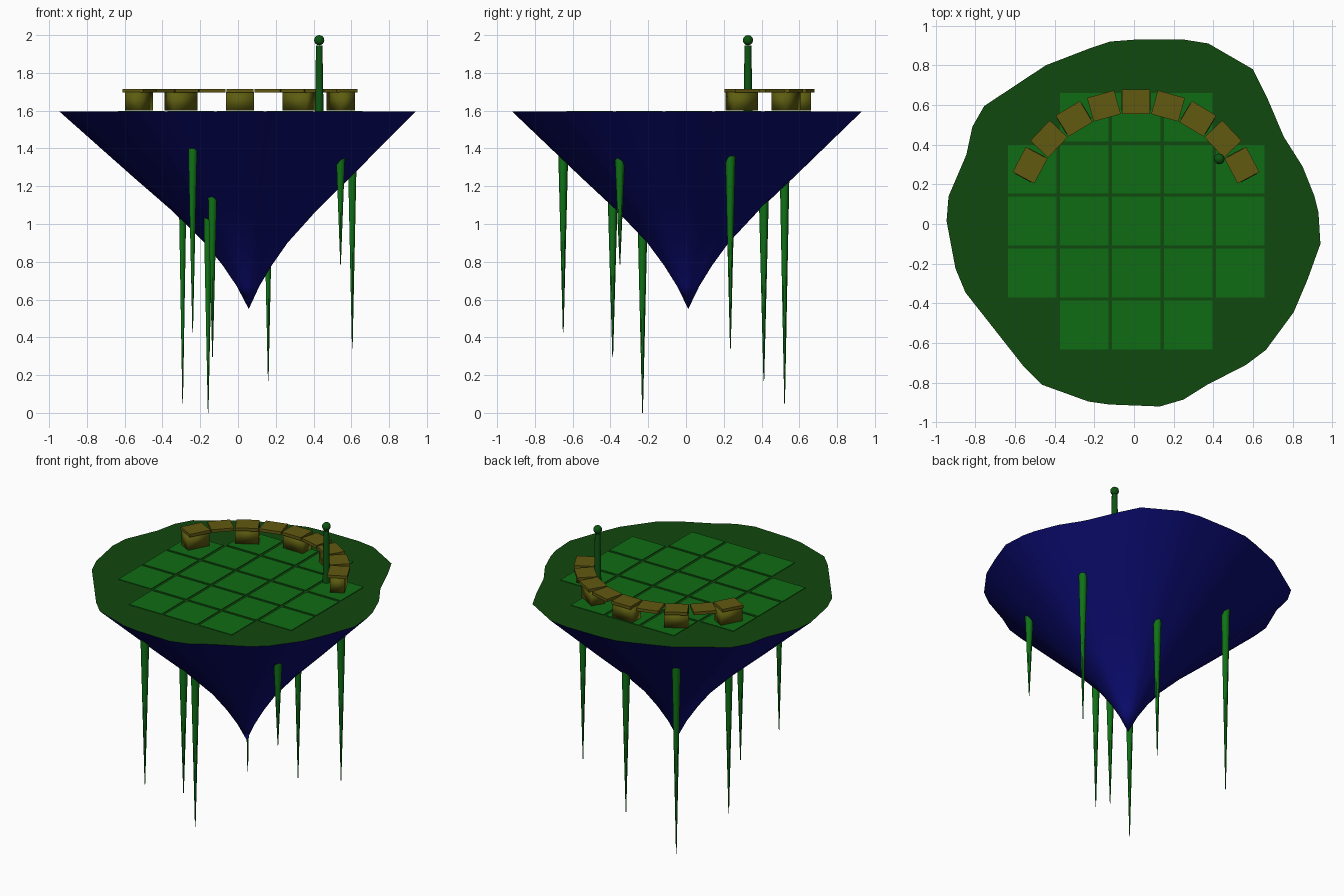
import bpy, bmesh, math
from mathutils import Matrix, Vector

if "Cube" in bpy.data.objects:
    bpy.data.objects.remove(bpy.data.objects["Cube"])

TOP = 1.595


def material(name, rgb):
    m = bpy.data.materials.new(name)
    m.diffuse_color = (*rgb, 1)
    m.use_nodes = True
    m.node_tree.nodes["Principled BSDF"].inputs["Base Color"].default_value = m.diffuse_color
    return m


grass = material("dark_green", (0.0055, 0.065, 0.004))
rock = material("navy", (0.0035, 0.0035, 0.17))
tile_mat = material("tile_green", (0.005, 0.15, 0.007))
vine_mat = material("vine_green", (0.005, 0.17, 0.008))
wood = material("bench_brown", (0.12, 0.10, 0.0055))
support_mat = material("support_olive", (0.11, 0.11, 0.0055))
post_mat = material("post_green", (0.004, 0.09, 0.006))


def finish(name, bm, mats, smooth=None):
    bmesh.ops.recalc_face_normals(bm, faces=bm.faces[:])
    me = bpy.data.meshes.new(name)
    bm.to_mesh(me)
    bm.free()
    ob = bpy.data.objects.new(name, me)
    bpy.context.collection.objects.link(ob)
    for m in mats:
        me.materials.append(m)
    if smooth:
        bpy.ops.object.select_all(action='DESELECT')
        ob.select_set(True)
        bpy.context.view_layer.objects.active = ob
        bpy.ops.object.shade_smooth_by_angle(angle=math.radians(smooth))
    return ob


def box(name, centre, size, mat, turn=0.0, smooth=None):
    bm = bmesh.new()
    bmesh.ops.create_cube(bm, size=1, matrix=Matrix.Translation(centre)
                          @ Matrix.Rotation(turn, 4, 'Z') @ Matrix.Diagonal((*size, 1)))
    return finish(name, bm, [mat], smooth)


def cone(name, x, y, z0, z1, r0, r1, sides, mat, smooth=None):
    bm = bmesh.new()
    bmesh.ops.create_cone(bm, cap_ends=True, segments=sides, radius1=r0, radius2=r1,
                          depth=z1 - z0, matrix=Matrix.Translation((x, y, (z0 + z1) / 2)))
    return finish(name, bm, [mat], smooth)


# Floating island: irregular rim shrinking in rings to an off-centre point
rim = [(.94, -.10), (.93, .06), (.91, .14), (.85, .29), (.755, .44), (.67, .64),
       (.60, .78), (.375, .91), (.25, .93), (.01, .93), (-.12, .92), (-.225, .885),
       (-.445, .80), (-.755, .595), (-.815, .49), (-.845, .35), (-.935, .14),
       (-.945, .015), (-.90, -.225), (-.85, -.345), (-.555, -.72), (-.465, -.81),
       (-.23, -.895), (-.125, -.91), (.13, -.92), (.25, -.885), (.37, -.81),
       (.565, -.71), (.665, -.635), (.805, -.445), (.875, -.28)]
rings = [(TOP, 1), (1.25, .612), (1.07, .405), (.90, .232), (.78, .137), (.67, .063)]
tip = Vector((.057, .012, .55))
bm = bmesh.new()
loops = [[bm.verts.new((tip.x + (x - tip.x) * s, tip.y + (y - tip.y) * s, z)) for x, y in rim]
         for z, s in rings]
point = bm.verts.new(tip)
n = len(rim)
bm.faces.new(loops[0])
for i in range(n):
    j = (i + 1) % n
    for a, b in zip(loops, loops[1:]):
        bm.faces.new((a[i], a[j], b[j], b[i])).material_index = 1
    bm.faces.new((loops[-1][i], loops[-1][j], point)).material_index = 1
finish("island", bm, [grass, rock], 45)

# Paving: five by five tiles without the corners
for i in range(-2, 3):
    for j in range(-2, 3):
        if abs(i) + abs(j) < 4:
            box("paving_tile", (.012 + .262 * i, .015 + .262 * j, TOP), (.245, .245, .008), tile_mat)

# Curved bench: nine seat slabs, a support block under every other one
for k in range(9):
    a = math.radians(28 + 15.5 * k)
    x, y = .01 + .605 * math.cos(a), .012 + .605 * math.sin(a)
    box("bench_seat", (x, y, 1.706), (.124, .142, .02), wood, a)
    if k % 2 == 0:
        box("bench_support", (x, y, 1.65), (.09, .148, .096), support_mat, a, 180)

# Lamp post with a ball on top
cone("lamp_post", .43, .328, TOP, 1.945, .024, .018, 10, post_mat, 40)
bm = bmesh.new()
bmesh.ops.create_uvsphere(bm, u_segments=12, v_segments=8, radius=.027,
                          matrix=Matrix.Translation((.43, .328, 1.973)))
finish("lamp_ball", bm, [post_mat], 60)

# Hanging vines: x, y, tip height, top height
for x, y, z0, z1 in [(-.293, .522, .05, 1.34), (-.24, -.65, .425, 1.40), (-.158, -.23, 0, 1.05),
                     (-.135, -.388, .295, 1.16), (.16, .412, .17, 1.17),
                     (.543, -.35, .785, 1.36), (.605, .235, .34, 1.36)]:
    cone("hanging_vine", x, y, z0, z1, .002, .027, 6, vine_mat, 75)
